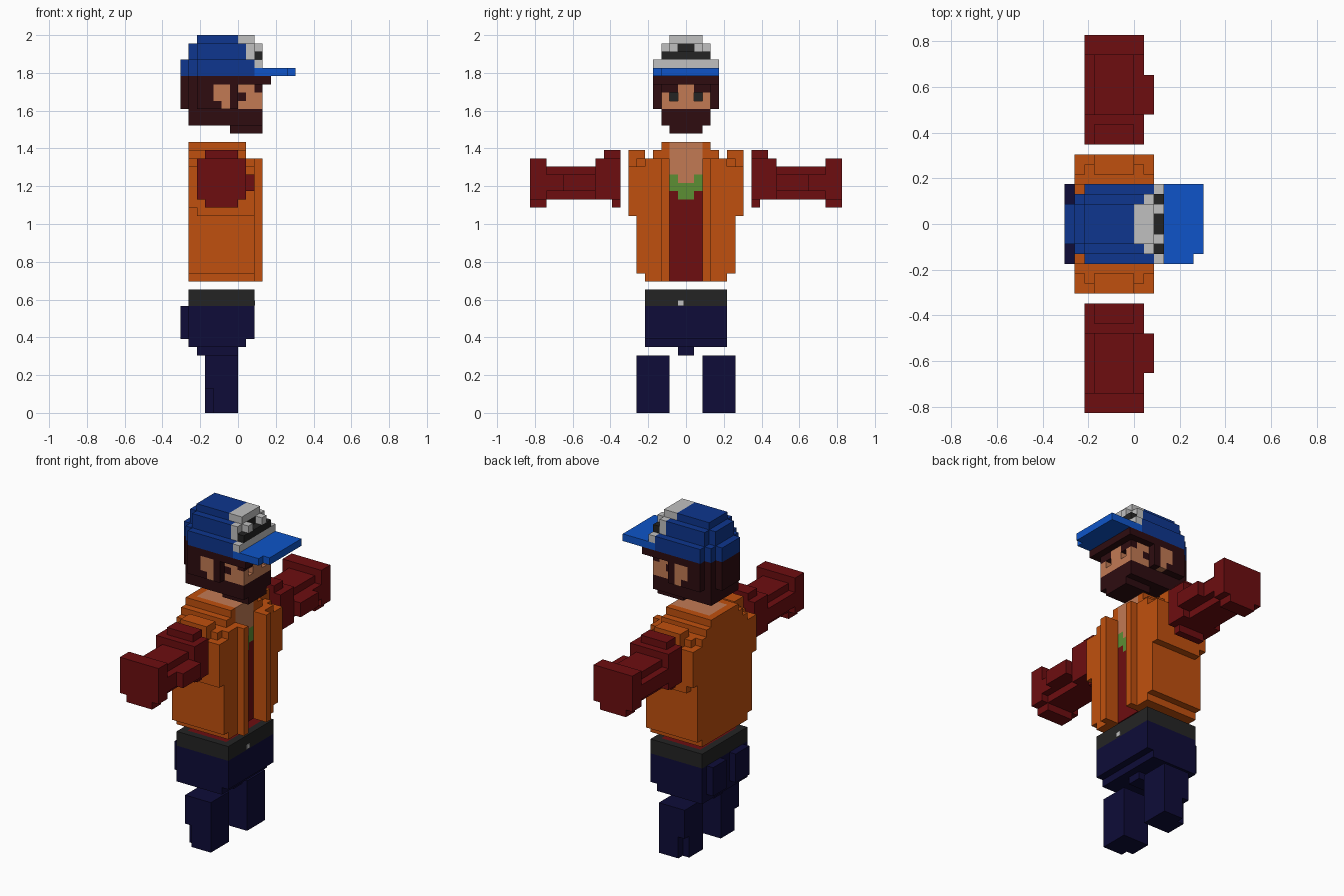
import bpy, bmesh
from mathutils import Vector

cube = bpy.data.objects.get("Cube")
if cube:
    bpy.data.objects.remove(cube, do_unlink=True)

UNIT = 1 / 23  # edge of one block

PALETTE = {
    "orange": (192, 80, 14), "dark_red": (109, 13, 16), "skin": (194, 122, 84),
    "green": (92, 142, 52), "navy": (14, 12, 56), "charcoal": (36, 36, 36),
    "light_grey": (192, 192, 192), "dark_brown": (46, 12, 16),
    "cap_blue": (14, 54, 142), "bright_blue": (14, 84, 200),
}


def linear(c):
    c /= 255
    return c / 12.92 if c <= 0.04045 else ((c + 0.055) / 1.055) ** 2.4


MATS = {}
for name, rgb in PALETTE.items():
    m = bpy.data.materials.new(name)
    m.use_nodes = True
    col = (*map(linear, rgb), 1)
    m.diffuse_color = col
    m.node_tree.nodes["Principled BSDF"].inputs["Base Color"].default_value = col
    MATS[name] = m

# For each direction: the four corners of the block face, counter-clockwise
FACES = {
    (1, 0, 0): ((1, 0, 0), (1, 1, 0), (1, 1, 1), (1, 0, 1)),
    (-1, 0, 0): ((0, 0, 0), (0, 0, 1), (0, 1, 1), (0, 1, 0)),
    (0, 1, 0): ((0, 1, 0), (0, 1, 1), (1, 1, 1), (1, 1, 0)),
    (0, -1, 0): ((0, 0, 0), (1, 0, 0), (1, 0, 1), (0, 0, 1)),
    (0, 0, 1): ((0, 0, 1), (1, 0, 1), (1, 1, 1), (0, 1, 1)),
    (0, 0, -1): ((0, 0, 0), (0, 1, 0), (1, 1, 0), (1, 0, 0)),
}


def part(name, boxes, sides=(1, -1)):
    """Fill (colour) or carve (None) boxes x0,x1,y0,y1,z0,z1 in order,
    on the +y and/or -y side, then skin the outer block faces."""
    cells = {}
    for colour, x0, x1, y0, y1, z0, z1 in boxes:
        for s in sides:
            a, b = (y0, y1) if s > 0 else (-y1, -y0)
            for x in range(x0, x1):
                for y in range(a, b):
                    for z in range(z0, z1):
                        if colour:
                            cells[x, y, z] = colour
                        else:
                            cells.pop((x, y, z), None)
    used = sorted(set(cells.values()))
    bm = bmesh.new()
    verts = {}
    for (x, y, z), colour in cells.items():
        for (dx, dy, dz), corners in FACES.items():
            if (x + dx, y + dy, z + dz) in cells:
                continue
            ring = []
            for cx, cy, cz in corners:
                k = (x + cx, y + cy, z + cz)
                if k not in verts:
                    verts[k] = bm.verts.new(Vector(k) * UNIT)
                ring.append(verts[k])
            bm.faces.new(ring).material_index = used.index(colour)
    mesh = bpy.data.meshes.new(name)
    bm.to_mesh(mesh)
    bm.free()
    for c in used:
        mesh.materials.append(MATS[c])
    ob = bpy.data.objects.new(name, mesh)
    bpy.context.collection.objects.link(ob)
    return ob


# Limbs, one of each per side
for side, label in ((1, "left"), (-1, "right")):
    part(label + "_leg", [
        ("navy", -4, 0, 2, 6, 0, 7),
        (None, -4, -3, 5, 6, 0, 3),
    ], (side,))
    R = "dark_red"
    part(label + "_arm", [
        (R, -5, 1, 8, 11, 26, 31), (R, -4, 0, 8, 10, 31, 32),   # shoulder
        (R, -4, 0, 8, 9, 25, 26),
        (R, -4, 0, 11, 17, 26, 30), (R, -5, 1, 11, 17, 27, 29),  # forearm
        (R, 1, 2, 11, 15, 27, 29),                               # elbow pad
        (R, -5, 1, 17, 19, 26, 31), (R, -4, 0, 17, 19, 25, 26),  # hand
    ], (side,))

# Trousers, belt and the shirt hem inside it
part("trousers", [
    ("navy", -5, 0, 0, 1, 7, 8),
    ("navy", -6, 1, 0, 5, 8, 9),
    ("navy", -6, 2, 0, 5, 9, 13),
    ("navy", -7, -6, 1, 4, 9, 13),
])
part("belt", [
    ("charcoal", -6, 2, 0, 5, 13, 15),
    ("dark_red", -5, 1, 0, 4, 14, 15),
])
bpy.ops.mesh.primitive_cube_add(size=1, location=(2.05 * UNIT, -0.65 * UNIT, 13.4 * UNIT))
buckle = bpy.context.object
buckle.name = "buckle"
buckle.scale = (0.1 * UNIT, 0.7 * UNIT, 0.6 * UNIT)
buckle.data.materials.append(MATS["light_grey"])

# Open jacket
O = "orange"
part("jacket", [
    (O, -6, 2, 0, 5, 16, 17),
    (O, -6, 2, 0, 6, 17, 30),
    (O, -5, 2, 6, 7, 24, 25),
    (O, -6, 2, 6, 7, 25, 30),
    (O, -6, 2, 0, 5, 30, 31),
    (O, -5, 1, 5, 6, 30, 31),
    (O, -4, 0, 5, 7, 30, 32),     # shoulder ridge
    (O, -6, 1, 0, 4, 31, 32),
    (O, -6, 1, 0, 3, 32, 33),     # collar
    (O, 2, 3, 2, 3, 16, 31),      # lapels
    (None, -5, 3, 0, 2, 16, 33),  # opening for the shirt
])
part("shirt_and_neck", [
    ("dark_red", -5, 1, 0, 2, 16, 27),
    ("green", -5, 1, 0, 1, 26, 27),
    ("green", -5, 1, 0, 2, 27, 29),
    ("skin", -5, 1, 0, 1, 28, 29),
    ("skin", -5, 1, 0, 2, 29, 33),
])

# Head with hair, beard, ears and face
H = "dark_brown"
part("head", [
    (H, -1, 3, 0, 2, 34, 35),      # chin
    (H, -6, 3, 0, 3, 35, 37),      # beard
    (H, -7, 0, 0, 2, 37, 41),
    (H, -6, 0, 0, 3, 37, 41),
    (H, -5, 0, 0, 4, 37, 41),
    ("skin", 0, 3, 0, 3, 37, 40),  # face
    (H, 0, 3, 0, 4, 40, 41),
    (H, 3, 4, 0, 4, 40, 41),       # brow
    (H, 2, 3, 1, 3, 39, 40),
    (H, 0, 1, 2, 3, 38, 39),
    (None, 2, 3, 1, 2, 38, 39),    # eyes
    ("charcoal", 1, 2, 1, 2, 38, 39),
    ("skin", -3, -1, 3, 4, 38, 40),  # ears
    ("skin", -2, -1, 3, 4, 37, 38),
])

# Cap with a grey and black front panel
B, G, K = "cap_blue", "light_grey", "charcoal"
part("cap", [
    (B, -7, 2, 0, 2, 41, 43),
    (B, -6, 2, 0, 3, 41, 43),
    (B, -5, 2, 0, 4, 41, 43),
    (B, -6, 2, 0, 2, 43, 45),
    (B, -5, 2, 0, 3, 43, 45),
    (B, -5, 0, 0, 2, 45, 46),
    (G, 0, 2, 0, 2, 45, 46),
    (G, 1, 2, 0, 3, 43, 45),
    (K, 1, 2, 0, 2, 43, 44),
    (K, 1, 2, 0, 1, 44, 45),
    (G, 2, 3, 0, 4, 42, 43),
    (K, 2, 3, 0, 3, 43, 44),
    (G, 2, 3, 1, 2, 44, 45),
])
part("cap_brim", [
    ("bright_blue", 2, 6, -4, 4, 41, 42),
    ("bright_blue", 6, 7, -3, 4, 41, 42),
], (1,))
